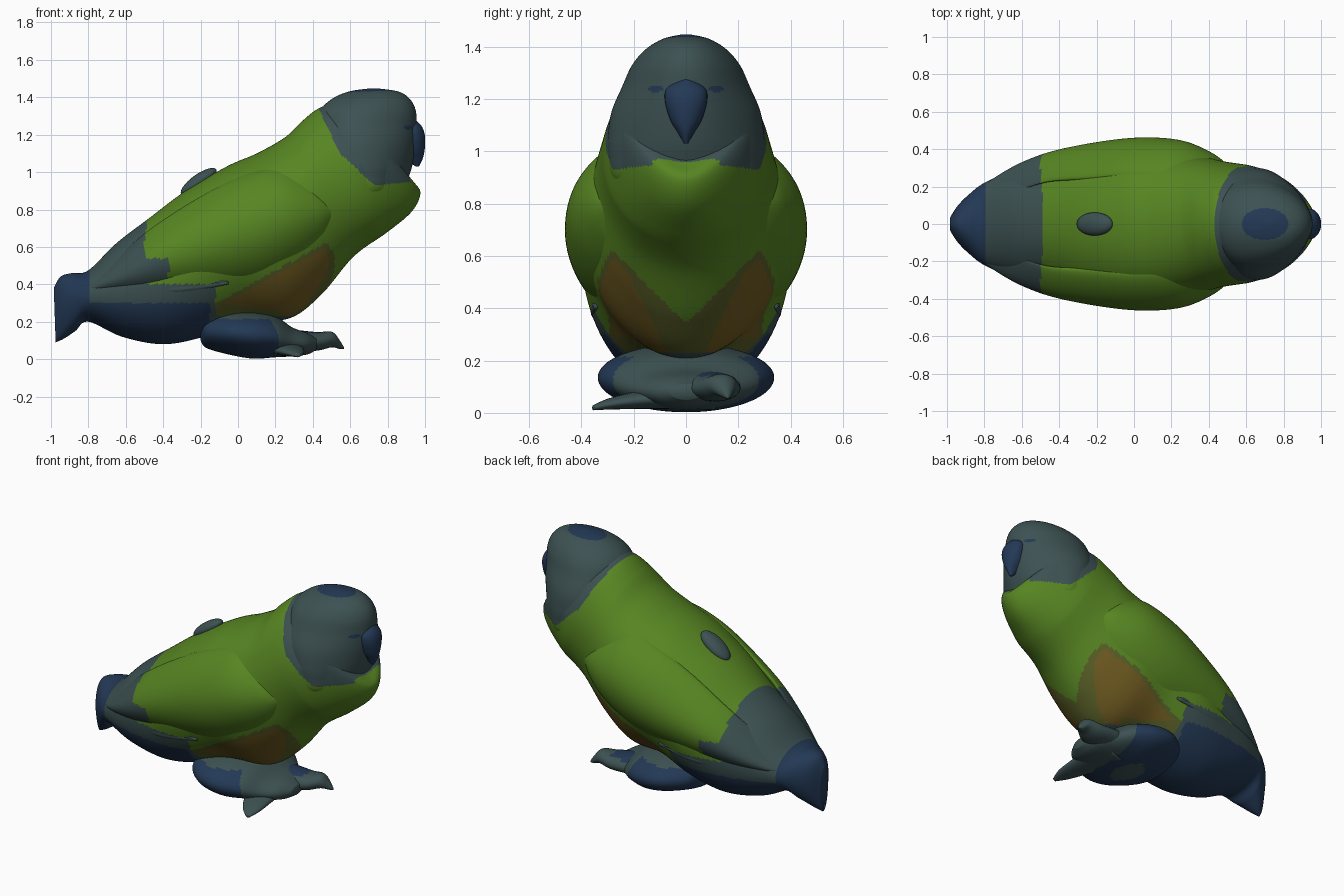
import bpy, bmesh, math
from mathutils import Vector

# Flat colours
COLOURS = {
    "green": (0.095, 0.235, 0.016),
    "slate": (0.046, 0.082, 0.084),
    "navy": (0.017, 0.041, 0.092),
    "brown": (0.16, 0.105, 0.015),
    "olive": (0.10, 0.115, 0.02),
}
NAMES = list(COLOURS)
MATS = []
for n, c in COLOURS.items():
    m = bpy.data.materials.new(n)
    m.diffuse_color = (*c, 1)
    MATS.append(m)


def smooth_path(rows, steps):
    """Catmull-Rom interpolation of rows of numbers."""
    out = []
    for i in range(len(rows) - 1):
        a, b, c, d = rows[max(i - 1, 0)], rows[i], rows[i + 1], rows[min(i + 2, len(rows) - 1)]
        for s in range(steps):
            t = s / steps
            out.append([0.5 * (2 * q + (r - p) * t + (2 * p - 5 * q + 4 * r - u) * t * t
                               + (3 * q - p - 3 * r + u) * t ** 3)
                        for p, q, r, u in zip(a, b, c, d)])
    out.append(list(rows[-1]))
    return out


def skin(name, rings, rule):
    """Bridge rings of points into a closed smooth mesh, coloured by rule(x, |y|, z)."""
    bm = bmesh.new()
    loops = [[bm.verts.new(p) for p in r] for r in rings]
    n = len(loops[0])
    for a, b in zip(loops, loops[1:]):
        for i in range(n):
            j = (i + 1) % n
            bm.faces.new((a[i], a[j], b[j], b[i]))
    for lp in (loops[0], loops[-1]):
        mid = bm.verts.new(sum((v.co for v in lp), Vector()) / n)
        for i in range(n):
            bm.faces.new((lp[i], lp[(i + 1) % n], mid))
    bmesh.ops.recalc_face_normals(bm, faces=bm.faces)
    for f in bm.faces:
        c = f.calc_center_median()
        f.material_index = NAMES.index(rule(c.x, abs(c.y), c.z))
        f.smooth = True
    me = bpy.data.meshes.new(name)
    bm.to_mesh(me)
    bm.free()
    for m in MATS:
        me.materials.append(m)
    ob = bpy.data.objects.new(name, me)
    bpy.context.collection.objects.link(ob)
    return ob


def loft(name, rows, rule, steps=10, seg=96, side=1, lean=0.0):
    """Rows: x,z of first edge, x,z of second edge, half width, centre y,
    taper (positive narrows both edges, negative only the second)."""
    rings = []
    for r in smooth_path([tuple(r) + (0,) * (7 - len(r)) for r in rows], steps):
        x1, z1, x2, z2, hw, yc, taper = r
        ring = []
        for k in range(seg):
            t = math.tau * k / seg
            s = math.sin(t)
            narrow = 1 - taper * (abs(s) if taper > 0 else s)
            ring.append(((x1 + x2) / 2 + (x1 - x2) / 2 * s,
                         side * (yc + hw * math.cos(t) * narrow - lean * s * s),
                         (z1 + z2) / 2 + (z1 - z2) / 2 * s))
        rings.append(ring)
    return skin(name, rings, rule)


def tube(name, rows, rule, seg=20):
    """Rows: x, y, z, half width, half height."""
    pts = smooth_path(rows, 6)
    d = Vector(rows[-1][:2]) - Vector(rows[0][:2])
    d.normalize()
    rings = []
    for x, y, z, w, h in pts:
        rings.append([(x - d.y * w * math.cos(t), y + d.x * w * math.cos(t), z + h * math.sin(t))
                      for t in (math.tau * k / seg for k in range(seg))])
    return skin(name, rings, rule)


# Colour rules
def is_hood(x, z):
    return z > 0.925 + 0.1 * max(0, x - 0.7) and x > 0.43 + 0.48 * (1.34 - z) + 0.6 * max(0, 1.1 - z)


def body_rule(x, a, z):
    if is_hood(x, z):
        return "slate" if x < 0.92 else "green"
    if x < -0.79 or (z < 0.30 and x < -0.15):
        return "navy"
    if x < -0.49 or (z < 0.40 and x < -0.12) or z < 0.23:
        return "slate"
    if z < 0.285 - 0.12 * x and x < 0.22:
        return "olive"
    d = min(0.34 + 1.0 * a - z, 0.33 + 0.55 * (x + 0.06) - z, 0.64 - z)
    if d < 0:
        return "green"
    return "brown" if d > 0.025 and a > 0.08 + 0.5 * (z - 0.25) else "olive"


def head_rule(x, a, z):
    cap = ((x - 0.70) / 0.125) ** 2 + (a / 0.085) ** 2 < 1 and z > 1.35
    eye = x > 0.8 and ((a - 0.115) / 0.03) ** 2 + ((z - 1.24) / 0.012) ** 2 < 1
    if cap or eye:
        return "navy"
    return "slate" if is_hood(x, z) else "green"


def wing_rule(x, a, z):
    if x < -0.79:
        return "navy"
    edge = -0.50 if z > 0.54 else -0.37
    return "slate" if x < edge or z < 0.375 + 0.13 * (x + 0.35) else "green"


# Body with tail: back edge, belly edge, half width
loft("body", [
    (-0.985, 0.38, -0.975, 0.09, 0.04), (-0.95, 0.44, -0.93, 0.11, 0.10),
    (-0.89, 0.46, -0.87, 0.15, 0.16), (-0.80, 0.475, -0.80, 0.20, 0.22),
    (-0.65, 0.62, -0.62, 0.12, 0.29), (-0.48, 0.75, -0.40, 0.08, 0.34),
    (-0.28, 0.90, -0.18, 0.12, 0.39, 0, -0.06), (-0.06, 1.03, 0.05, 0.20, 0.40, 0, -0.15),
    (0.10, 1.10, 0.28, 0.22, 0.395, 0, -0.18), (0.25, 1.185, 0.45, 0.35, 0.365, 0, -0.12),
    (0.34, 1.27, 0.62, 0.55, 0.335, 0, -0.06), (0.43, 1.34, 0.80, 0.68, 0.312, 0, 0.03),
    (0.53, 1.37, 0.93, 0.79, 0.275, 0, 0.2), (0.60, 1.35, 0.975, 0.89, 0.235, 0, 0.32),
    (0.66, 1.28, 0.93, 0.95, 0.16, 0, 0.4), (0.74, 1.20, 0.86, 1.00, 0.06)],
    body_rule, steps=18, seg=180)

# Head: nape edge, face edge, half width
loft("head", [
    (0.58, 0.82, 0.80, 0.82, 0.22, 0, -0.2), (0.55, 0.90, 0.88, 0.90, 0.275, 0, -0.2),
    (0.50, 0.98, 0.915, 0.98, 0.29, 0, -0.2), (0.46, 1.05, 0.935, 1.05, 0.293, 0, -0.2),
    (0.43, 1.15, 0.95, 1.15, 0.28, 0, -0.2), (0.42, 1.25, 0.955, 1.25, 0.24, 0, -0.17),
    (0.44, 1.33, 0.95, 1.33, 0.205, 0, -0.12), (0.50, 1.39, 0.92, 1.39, 0.155, 0, -0.06),
    (0.59, 1.43, 0.86, 1.43, 0.09), (0.70, 1.447, 0.75, 1.447, 0.02)],
    head_rule, steps=16, seg=160)

# Beak
loft("beak", [
    (0.88, 1.275, 0.955, 1.275, 0.03), (0.88, 1.24, 0.985, 1.24, 0.075),
    (0.88, 1.19, 1.00, 1.19, 0.08), (0.88, 1.12, 0.998, 1.12, 0.06),
    (0.90, 1.07, 0.987, 1.07, 0.03), (0.95, 1.03, 0.967, 1.03, 0.008)],
    lambda x, a, z: "navy", steps=6, seg=32)

# Wings and their long flight feathers
for side, label in ((-1, "near"), (1, "far")):
    loft("wing_" + label, [
        (-0.84, 0.40, -0.84, 0.34, 0.02, 0.15), (-0.76, 0.45, -0.74, 0.33, 0.03, 0.215),
        (-0.62, 0.57, -0.58, 0.33, 0.05, 0.28),
        (-0.45, 0.71, -0.38, 0.35, 0.06, 0.335), (-0.20, 0.87, -0.10, 0.38, 0.09, 0.355),
        (0.00, 0.97, 0.13, 0.43, 0.10, 0.363), (0.20, 1.03, 0.32, 0.51, 0.10, 0.345),
        (0.37, 1.00, 0.46, 0.60, 0.075, 0.305), (0.48, 0.90, 0.53, 0.70, 0.045, 0.265),
        (0.54, 0.82, 0.55, 0.76, 0.02, 0.24)],
        wing_rule, steps=12, seg=90, side=side, lean=0.1)
    for i in range(2):
        q = 0.05 * i
        loft(f"flight_feather_{label}_{i + 1}", [
            (-0.05, 0.415, -0.05, 0.40, 0.008, 0.345),
            (-0.30, 0.41 + q, -0.30, 0.355 + q, 0.02, 0.342 + 0.1 * q),
            (-0.55, 0.40 + q, -0.55, 0.34 + q, 0.02, 0.275 + 0.1 * q),
            (-0.78, 0.36 + q, -0.78, 0.33 + q, 0.01, 0.17)],
            lambda x, a, z: "slate", steps=6, seg=16, side=side)

# Tuft on the back
bpy.ops.mesh.primitive_uv_sphere_add(segments=32, ring_count=16, location=(-0.21, 0, 0.948),
                                     rotation=(0, -0.62, 0))
tuft = bpy.context.object
tuft.name = "back_tuft"
tuft.scale = (0.115, 0.062, 0.04)
tuft.data.materials.append(MATS[1])
bpy.ops.object.shade_smooth()


# Feet: broad pad and two clawed toes
def foot_rule(x, a, z):
    sole = ((x - 0.05) / 0.09) ** 2 + (a / 0.12) ** 2 < 1 and z < 0.08
    return "navy" if x < 0.22 - 0.5 * max(0, z - 0.12) and z < 0.215 and not sole else "slate"


loft("foot_pad", [
    (-0.20, 0.18, -0.20, 0.10, 0.10), (-0.17, 0.23, -0.17, 0.06, 0.22),
    (-0.05, 0.26, -0.05, 0.025, 0.32), (0.08, 0.26, 0.08, 0.003, 0.335),
    (0.20, 0.23, 0.20, 0.01, 0.29), (0.29, 0.17, 0.29, 0.015, 0.21),
    (0.37, 0.14, 0.37, 0.025, 0.14), (0.42, 0.11, 0.42, 0.05, 0.06)],
    foot_rule, steps=12, seg=80)

tube("front_toe", [
    (0.12, 0.05, 0.10, 0.13, 0.08), (0.28, 0.09, 0.10, 0.12, 0.06),
    (0.42, 0.12, 0.095, 0.09, 0.05), (0.50, 0.14, 0.105, 0.055, 0.042),
    (0.54, 0.155, 0.08, 0.025, 0.025), (0.565, 0.16, 0.06, 0.005, 0.005)],
    lambda x, a, z: "navy" if z > 0.135 and x < 0.42 else "slate")
tube("side_toe", [
    (0.20, 0.10, 0.07, 0.10, 0.06), (0.24, -0.05, 0.065, 0.11, 0.05),
    (0.27, -0.18, 0.05, 0.085, 0.035), (0.30, -0.29, 0.035, 0.055, 0.022),
    (0.32, -0.355, 0.02, 0.015, 0.01)], lambda x, a, z: "slate")
